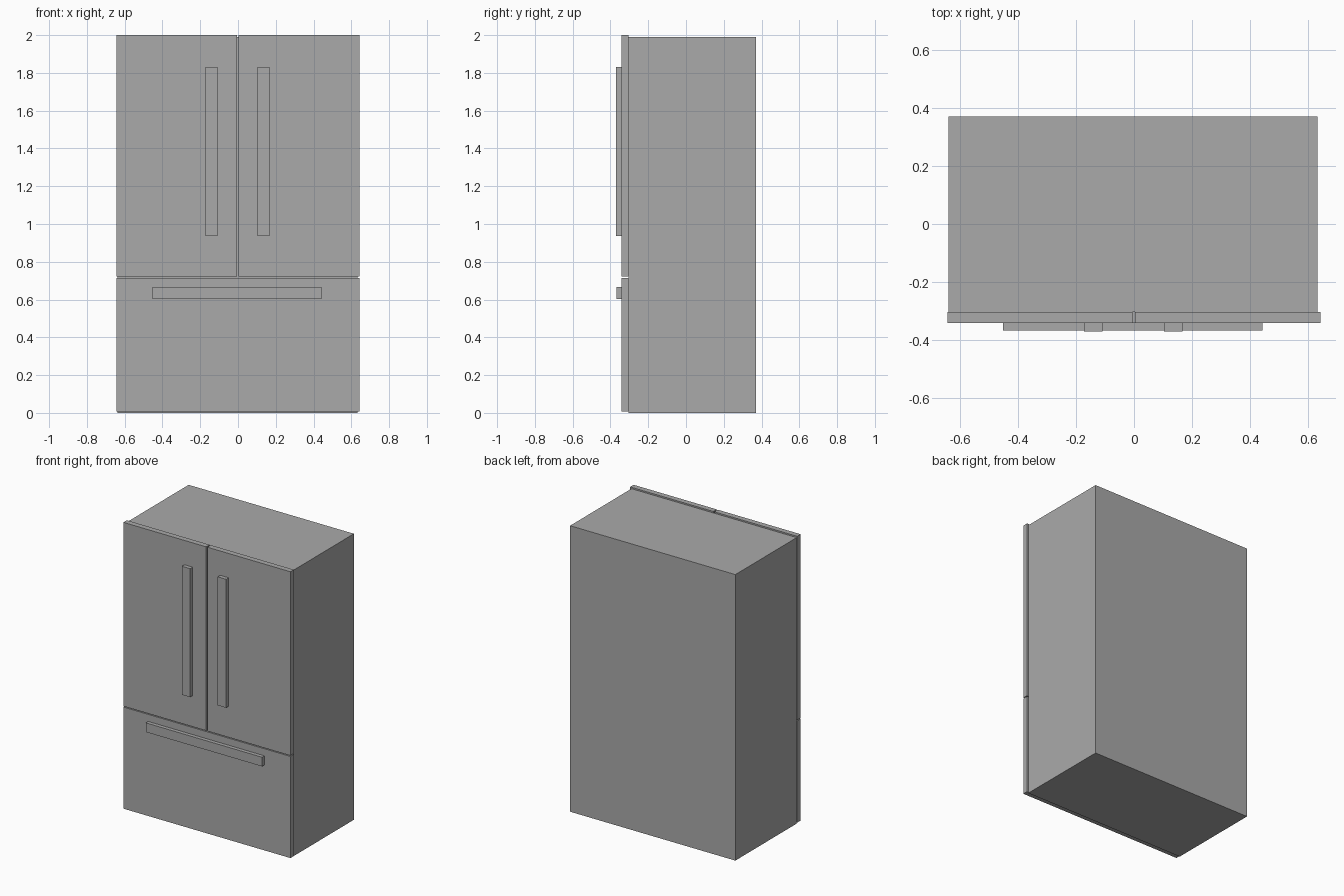
import bpy
import bmesh
from mathutils import Vector

cube = bpy.data.objects.get("Cube")
if cube:
    bpy.data.objects.remove(cube, do_unlink=True)

# Single grey finish
GREY = (0.4, 0.4, 0.4, 1.0)
finish = bpy.data.materials.new("grey_finish")
finish.use_nodes = True
finish.diffuse_color = GREY
finish.node_tree.nodes["Principled BSDF"].inputs["Base Color"].default_value = GREY


def box(name, x, y, z):
    """Box spanning the given (min, max) ranges."""
    low, high = (Vector(corner) for corner in zip(x, y, z))
    bm = bmesh.new()
    bmesh.ops.create_cube(bm, size=1)
    bmesh.ops.scale(bm, vec=high - low, verts=bm.verts)
    bmesh.ops.translate(bm, vec=(low + high) / 2, verts=bm.verts)
    mesh = bpy.data.meshes.new(name)
    bm.to_mesh(mesh)
    bm.free()
    mesh.materials.append(finish)
    obj = bpy.data.objects.new(name, mesh)
    bpy.context.collection.objects.link(obj)
    return obj


# Depth layers, front to back
HANDLE_FRONT, DOOR_FRONT, BODY_FRONT, BACK = -0.37, -0.342, -0.304, 0.37
door_y = (DOOR_FRONT, BODY_FRONT)
handle_y = (HANDLE_FRONT, DOOR_FRONT)

# Cabinet body
box("cabinet", (-0.639, 0.633), (BODY_FRONT, BACK), (0, 1.99))

# Pair of upper doors with upright handles
for side, door_x, handle_x in (
    ("right", (-0.643, -0.006), (-0.173, -0.109)),
    ("left", (0.003, 0.643), (0.103, 0.168)),
):
    box(side + "_door", door_x, door_y, (0.721, 2))
    box(side + "_door_handle", handle_x, handle_y, (0.937, 1.831))

# Lower drawer with a horizontal handle
box("drawer", (-0.643, 0.643), door_y, (0.008, 0.715))
box("drawer_handle", (-0.452, 0.443), (HANDLE_FRONT + 0.002, DOOR_FRONT), (0.602, 0.666))
